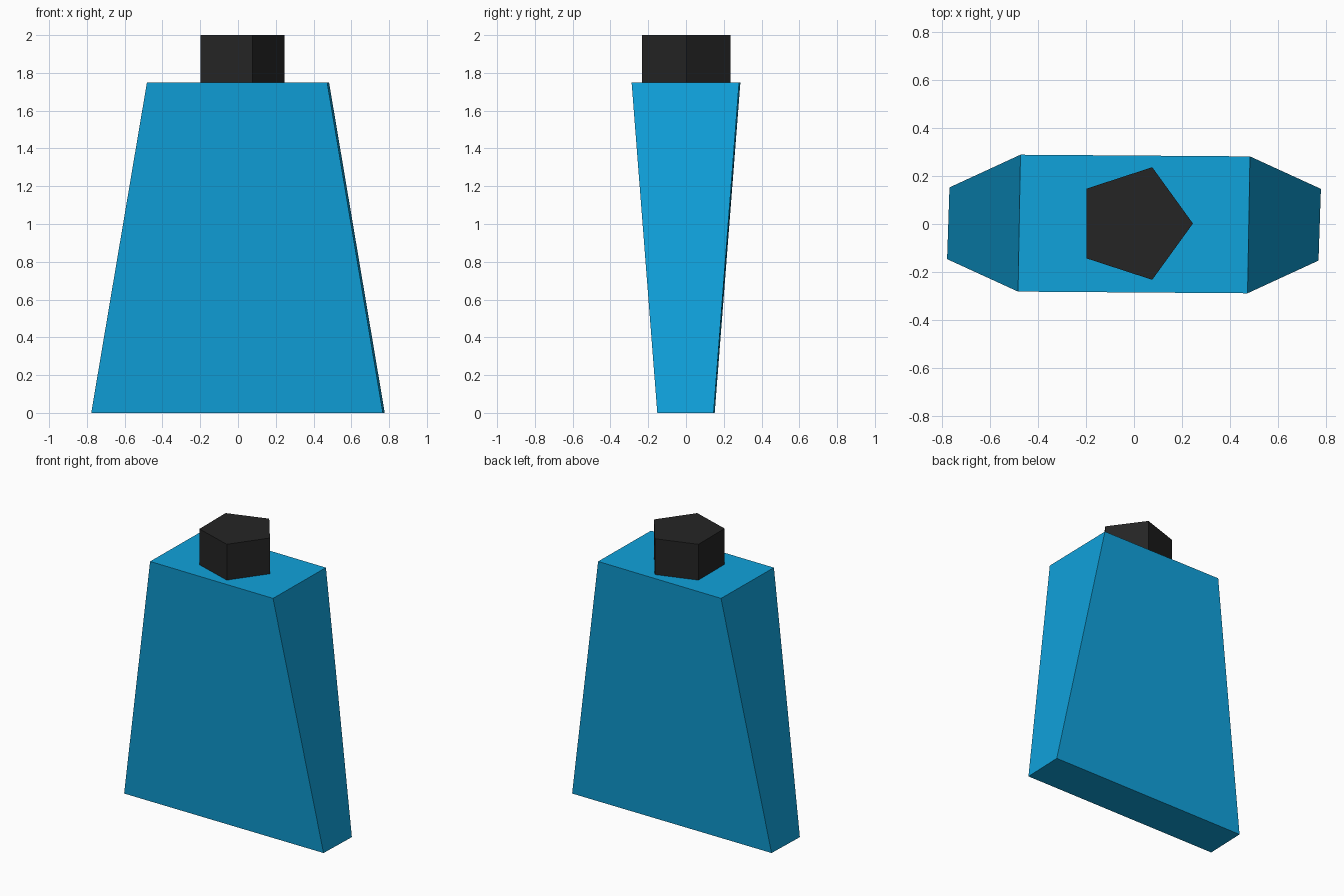
import bpy, bmesh, math

if "Cube" in bpy.data.objects:
    bpy.data.objects.remove(bpy.data.objects["Cube"])


def material(name, rgb):
    m = bpy.data.materials.new(name)
    m.diffuse_color = (*rgb, 1)
    m.use_nodes = True
    m.node_tree.nodes["Principled BSDF"].inputs["Base Color"].default_value = m.diffuse_color
    return m


def loft(name, bottom, top, z0, z1, mat):
    """Closed prism between two counter-clockwise outlines."""
    bm = bmesh.new()
    lo = [bm.verts.new((x, y, z0)) for x, y in bottom]
    hi = [bm.verts.new((x, y, z1)) for x, y in top]
    n = len(lo)
    bm.faces.new(lo[::-1])
    bm.faces.new(hi)
    for i in range(n):
        j = (i + 1) % n
        bm.faces.new((lo[i], lo[j], hi[j], hi[i]))
    mesh = bpy.data.meshes.new(name)
    bm.to_mesh(mesh)
    bm.free()
    mesh.materials.append(mat)
    obj = bpy.data.objects.new(name, mesh)
    bpy.context.collection.objects.link(obj)
    return obj


def point_mirrored(half):
    return half + [(-x, -y) for x, y in half]


blue = material("bright blue", (0.005, 0.36, 0.71))
black = material("soft black", (0.018, 0.018, 0.018))

# Tapered bottle body: wide and thin at the base, narrower and deeper on top
loft("bottle_body",
     point_mirrored([(0.767, -0.152), (0.777, 0.146)]),
     point_mirrored([(0.472, -0.288), (0.482, 0.281)]),
     0, 1.75, blue)

# Five-sided cap
pentagon = [(0.245 * math.cos(math.tau * i / 5), 0.246 * math.sin(math.tau * i / 5) + 0.002)
            for i in range(5)]
loft("cap", pentagon, pentagon, 1.75, 2.0, black)
